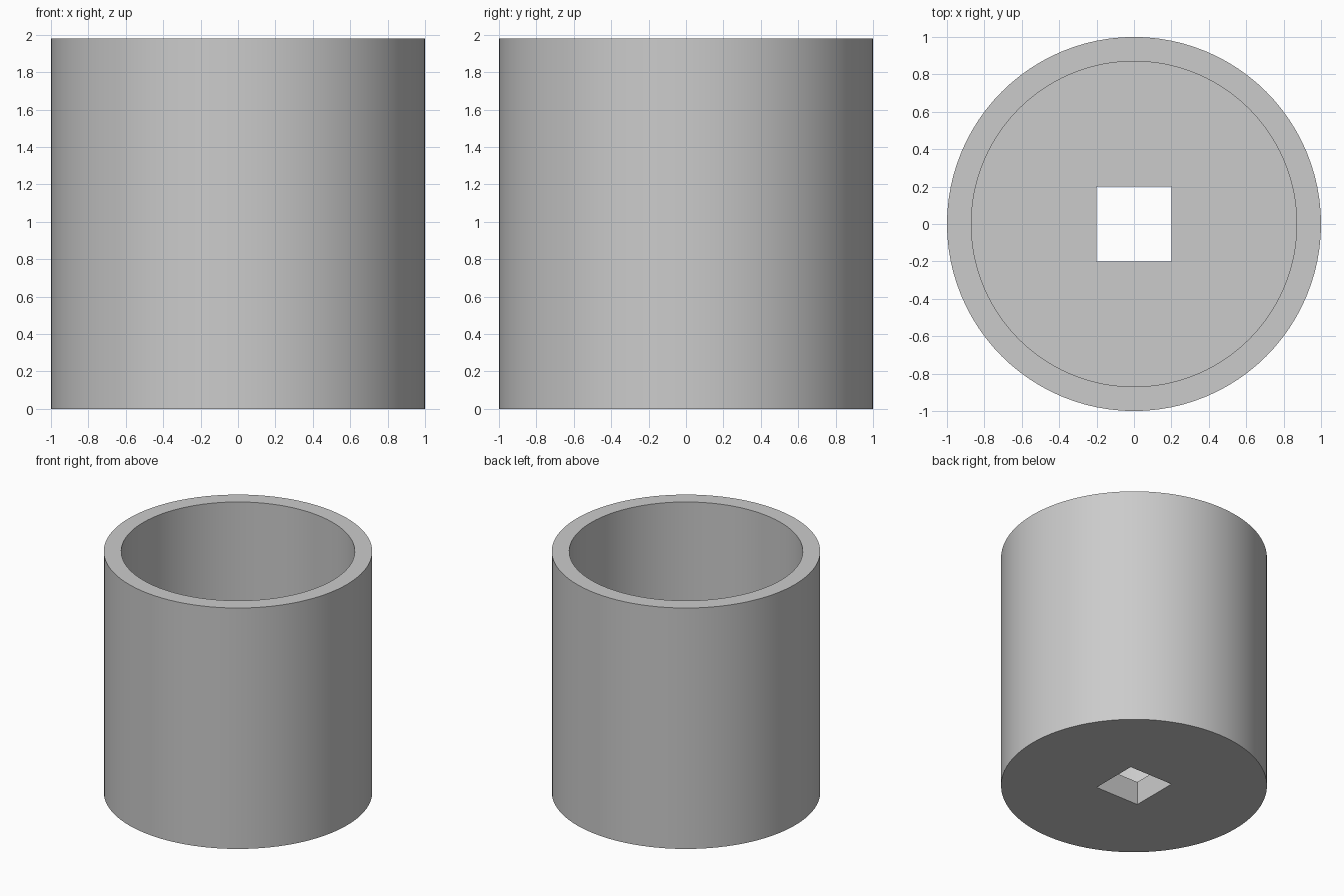
import bpy, bmesh
from math import cos, sin, pi, radians

cube = bpy.data.objects.get("Cube")
if cube:
    bpy.data.objects.remove(cube, do_unlink=True)

SEGMENTS = 96          # multiple of 8, so the square hole gets true corners
HEIGHT, FLOOR = 1.98, 0.195
OUTER, INNER, HOLE = 1.0, 0.87, 0.2

grey = bpy.data.materials.new("plain grey")
grey.use_nodes = True
colour = (0.6, 0.6, 0.6, 1)
grey.diffuse_color = colour
grey.node_tree.nodes["Principled BSDF"].inputs["Base Color"].default_value = colour


def ring(bm, size, z, square=False):
    """Loop of vertices on a circle, or on a square of the given half width."""
    verts = []
    for i in range(SEGMENTS):
        a = 2 * pi * i / SEGMENTS
        r = size / max(abs(cos(a)), abs(sin(a))) if square else size
        verts.append(bm.verts.new((r * cos(a), r * sin(a), z)))
    return verts


# Cup: outer wall, rim, inner wall, floor and square drain hole as one closed shell
bm = bmesh.new()
rings = [
    ring(bm, HOLE, 0, square=True),
    ring(bm, OUTER, 0),
    ring(bm, OUTER, HEIGHT),
    ring(bm, INNER, HEIGHT),
    ring(bm, INNER, FLOOR),
    ring(bm, HOLE, FLOOR, square=True),
]
for lower, upper in zip(rings, rings[1:] + rings[:1]):
    for i in range(SEGMENTS):
        j = (i + 1) % SEGMENTS
        bm.faces.new((lower[i], lower[j], upper[j], upper[i]))
bmesh.ops.recalc_face_normals(bm, faces=bm.faces[:])

mesh = bpy.data.meshes.new("round_cup")
bm.to_mesh(mesh)
bm.free()
mesh.materials.append(grey)
cup = bpy.data.objects.new("round_cup", mesh)
bpy.context.collection.objects.link(cup)

# Smooth walls with crisp rims and hole edges
bpy.ops.object.select_all(action='DESELECT')
cup.select_set(True)
bpy.context.view_layer.objects.active = cup
bpy.ops.object.shade_smooth_by_angle(angle=radians(30))
